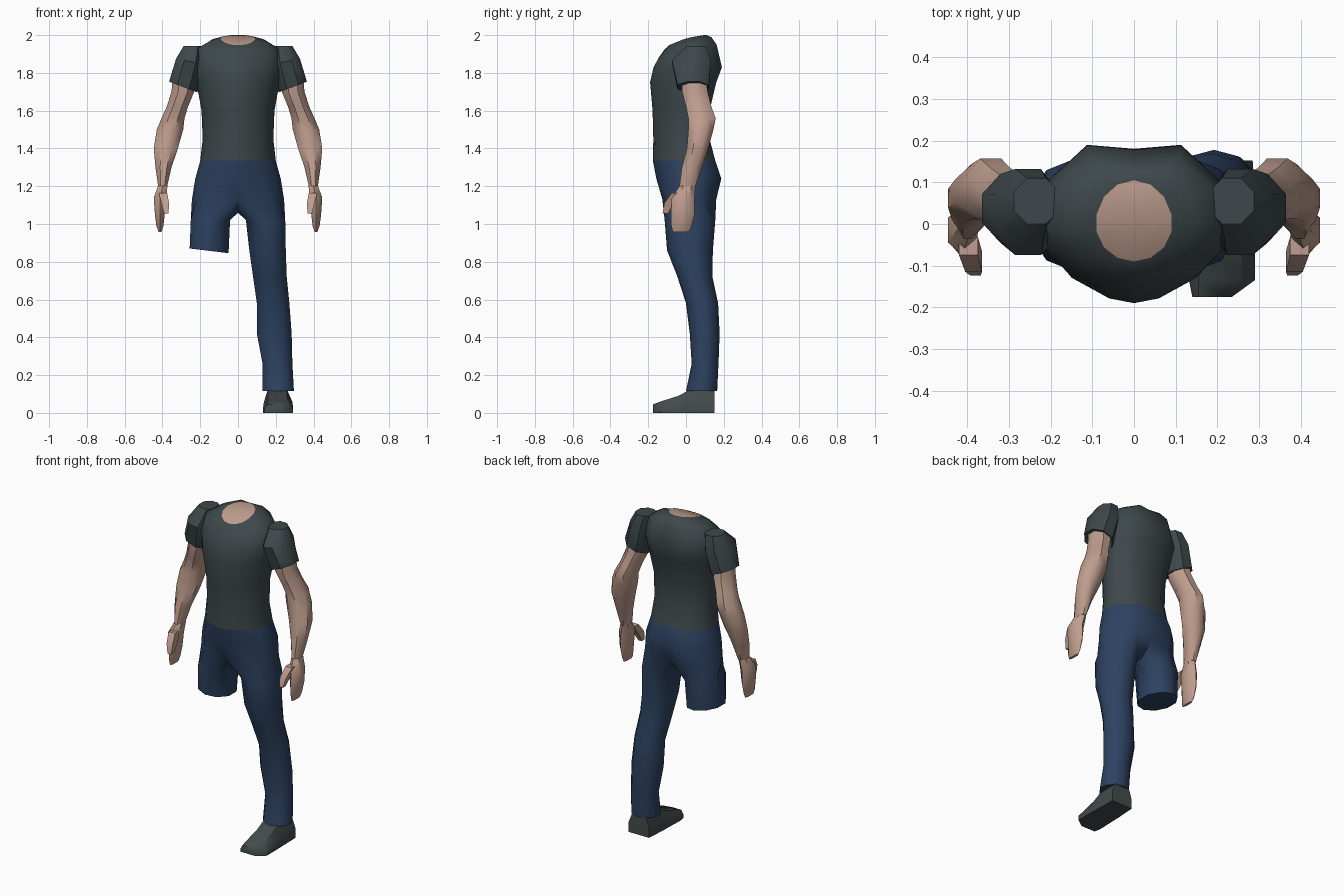
import bpy, bmesh, math

if "Cube" in bpy.data.objects:
    bpy.data.objects.remove(bpy.data.objects["Cube"])


def material(name, rgb):
    m = bpy.data.materials.new(name)
    m.diffuse_color = (*rgb, 1)
    m.use_nodes = True
    m.node_tree.nodes["Principled BSDF"].inputs["Base Color"].default_value = m.diffuse_color
    return m


SHIRT = material("charcoal_shirt", (0.047, 0.064, 0.070))
DENIM = material("navy_denim", (0.026, 0.054, 0.118))
SKIN = material("skin", (0.52, 0.34, 0.27))
SHOE = material("grey_shoe", (0.056, 0.070, 0.070))


def loft(bm, rings, start=True, end=True):
    """Join equal-length point rings with quads; returns the end cap."""
    rows = [[p if isinstance(p, bmesh.types.BMVert) else bm.verts.new(p) for p in r] for r in rings]
    n = len(rows[0])
    for a, b in zip(rows, rows[1:]):
        for i in range(n):
            j = (i + 1) % n
            bm.faces.new((a[i], a[j], b[j], b[i]))
    if start:
        bm.faces.new(rows[0])
    return bm.faces.new(rows[-1]) if end else None


def finish(bm, name, mats, angle=50):
    bmesh.ops.recalc_face_normals(bm, faces=bm.faces[:])
    me = bpy.data.meshes.new(name)
    bm.to_mesh(me)
    bm.free()
    ob = bpy.data.objects.new(name, me)
    for m in mats:
        me.materials.append(m)
    bpy.context.collection.objects.link(ob)
    bpy.ops.object.select_all(action='DESELECT')
    ob.select_set(True)
    bpy.context.view_layer.objects.active = ob
    bpy.ops.object.shade_smooth_by_angle(angle=math.radians(angle))
    return ob


def box_ring(s, n, first, z, x0, x1, y0, y1, tilt=0):
    """Polygon ring filling an x/y box, mirrored by s, tilted along x."""
    angs = [math.radians(first + 360 * k / n) for k in range(n)]
    kx = max(abs(math.cos(a)) for a in angs)
    ky = max(abs(math.sin(a)) for a in angs)
    pts = []
    for a in angs:
        dx = (x1 - x0) / 2 * math.cos(a) / kx
        y = (y0 + y1) / 2 + (y1 - y0) / 2 * math.sin(a) / ky
        pts.append((s * ((x0 + x1) / 2 + dx), y, z + tilt * dx))
    return pts


# Half outline of the trunk, from front centre to back centre
TRUNK = [(0, -1), (.27, -.94), (.68, -.68), (.9, -.35), (1, 0), (.9, .52), (.48, 1), (0, .95)]
ROUND = [(math.sin(math.pi * k / 7), -math.cos(math.pi * k / 7)) for k in range(8)]


def trunk_ring(z, w, yf, yb, tilt=0, half=TRUNK):
    full = half + [(-x, y) for x, y in half[-2:0:-1]]
    pts = []
    for x, y in full:
        yy = y * (-yf if y < 0 else yb)
        pts.append((x * w, yy, z + tilt * yy * (1 if yy < 0 else .4)))
    return pts


# Shirt body with the bare neck opening on top
bm = bmesh.new()
loft_rings = [trunk_ring(*r) for r in (
    (1.335, .200, -.175, .155), (1.45, .187, -.173, .125), (1.60, .193, -.177, .125),
    (1.75, .220, -.190, .160), (1.83, .235, -.172, .190),
    (1.93, .215, -.140, .162, .3), (1.968, .150, -.113, .135, .38))]
loft_rings.append(trunk_ring(1.984, .092, -.09, .105, .42, ROUND))
cap = loft(bm, loft_rings, start=False)
for f in bmesh.ops.poke(bm, faces=[cap])['faces']:
    f.material_index = 1
finish(bm, "shirt_body", [SHIRT, SKIN])

# Trousers: hips split into one full leg and one short leg
bm = bmesh.new()
hips = [[bm.verts.new(p) for p in trunk_ring(*r)] for r in (
    (1.335, .200, -.175, .155), (1.24, .226, -.157, .187), (1.13, .244, -.125, .160))]
loft(bm, hips, start=False, end=False)
crotch = [bm.verts.new((0, y, 1.06)) for y in (.06, -.04)]
low = hips[-1]
full_leg = [(1.02, .042, .25, -.113, .155), (.86, .06, .253, -.1, .142),
            (.72, .08, .258, -.045, .14), (.58, .1, .272, 0, .17),
            (.42, .1, .284, .02, .178), (.26, .13, .288, .03, .172),
            (.115, .13, .296, 0, .165)]
short_leg = [(1.02, .042, .25, -.113, .155), (.858, .05, .256, -.1, .142, .12)]
for s, rows in ((1, full_leg), (-1, short_leg)):
    top = [low[(s * k) % 14] for k in range(8)] + crotch
    loft(bm, [top] + [box_ring(s, 10, -126, *r) for r in rows], start=False)
finish(bm, "trousers", [DENIM])

# Shoe lofted from toe to heel
bm = bmesh.new()
rings = []
for y, x0, x1, h in ((-.175, .14, .235, .045), (-.135, .132, .29, .06), (-.04, .135, .29, .09),
                     (.03, .137, .288, .128), (.152, .145, .285, .128)):
    w = x1 - x0
    rings.append([(x0, y, 0), (x1, y, 0), (x1, y, .45 * h), (x1 - .2 * w, y, h),
                  (x0 + .15 * w, y, h), (x0, y, .45 * h)])
loft(bm, rings)
finish(bm, "shoe", [SHOE])

# Sleeves, arms and hands on both sides
SLEEVE = [(1.942, .18, .288, 0, .11), (1.86, .18, .328, -.075, .132, .2),
          (1.725, .215, .365, -.045, .12, .38)]
ARM = [(1.78, .23, .345, -.02, .105), (1.70, .232, .352, -.02, .115), (1.62, .265, .378, .0, .135),
       (1.56, .283, .405, .012, .157), (1.50, .29, .43, .012, .145), (1.40, .318, .446, .005, .118),
       (1.30, .352, .437, -.022, .085), (1.20, .375, .423, -.035, .05)]
HAND = [(1.20, .374, .424, -.035, .05), (1.14, .378, .446, -.075, .045),
        (1.05, .388, .440, -.08, .046), (.99, .395, .432, -.078, .03), (.958, .405, .420, -.07, .015)]
THUMB = [(1.165, .375, .42, -.075, -.03), (1.11, .365, .405, -.115, -.065),
         (1.055, .368, .392, -.124, -.095)]
for s, side in ((1, "left"), (-1, "right")):
    for part, rows, n, first, mat in (("sleeve", SLEEVE, 8, 22.5, SHIRT), ("arm", ARM, 8, 22.5, SKIN),
                                      ("hand", HAND, 6, 30, SKIN), ("thumb", THUMB, 4, 45, SKIN)):
        bm = bmesh.new()
        loft(bm, [box_ring(s, n, first, *r) for r in rows])
        finish(bm, f"{side}_{part}", [mat], 45)
